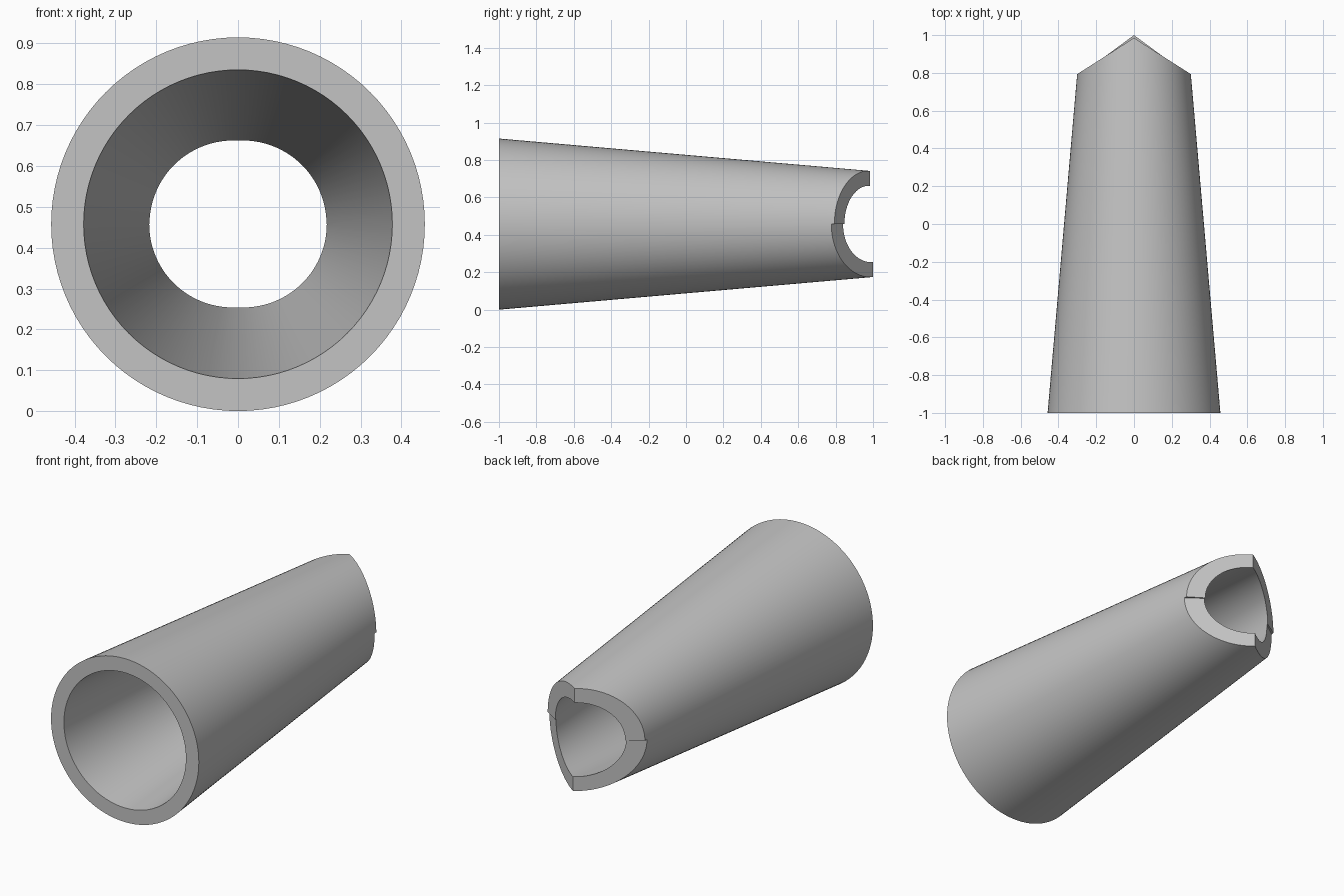
import bpy, bmesh, math

cube = bpy.data.objects.get("Cube")
if cube:
    bpy.data.objects.remove(cube, do_unlink=True)

AXIS_Z = 0.4575
FRONT_Y = -1.0
TAPER = 0.0873            # radius lost per unit of length
OUTER, INNER = 0.4575, 0.378
HALF_STEPS = 48

# Tip and slope of the pointed end cut on each half
CUTS = {"upper": (0.985, 0.637), "lower": (1.0, 0.738)}

bm = bmesh.new()


def point(radius, angle, y):
    r = radius - TAPER * (y - FRONT_Y)
    return bm.verts.new((r * math.cos(angle), y, AXIS_Z + r * math.sin(angle)))


def end_y(radius, angle, half):
    # Where the tapered wall meets the slanted plane y = tip - slope * |x|
    tip, slope = CUTS[half]
    k = slope * abs(math.cos(angle))
    return (tip - k * (radius + TAPER * FRONT_Y)) / (1 - k * TAPER)


# Front rings, shared by both halves
count = 2 * HALF_STEPS
angles = [2 * math.pi * i / count for i in range(count)]
front = {r: [point(r, a, FRONT_Y) for a in angles] for r in (OUTER, INNER)}

# Back rings, one per half
back = {}
for half, start in (("upper", 0), ("lower", HALF_STEPS)):
    for r in (OUTER, INNER):
        for i in range(start, start + HALF_STEPS + 1):
            j = i % count
            back[half, r, j] = point(r, angles[j], end_y(r, angles[j], half))

seams = (0, HALF_STEPS)
for i in range(count):
    j = (i + 1) % count
    half = "upper" if i < HALF_STEPS else "lower"
    # Front rim and slanted back rim
    bm.faces.new((front[OUTER][i], front[OUTER][j], front[INNER][j], front[INNER][i]))
    bm.faces.new((back[half, OUTER, i], back[half, INNER, i],
                  back[half, INNER, j], back[half, OUTER, j]))
    # Outer and inner walls, with the seam point added on the longer half
    for r in (OUTER, INNER):
        loop = [front[r][i]]
        if half == "upper" and i in seams:
            loop.append(back["lower", r, i])
        loop += [back[half, r, i], back[half, r, j]]
        if half == "upper" and j in seams:
            loop.append(back["lower", r, j])
        loop.append(front[r][j])
        bm.faces.new(loop)

# Small ledges where the halves meet at the sides
for s in seams:
    bm.faces.new((back["upper", OUTER, s], back["lower", OUTER, s],
                  back["lower", INNER, s], back["upper", INNER, s]))

bmesh.ops.recalc_face_normals(bm, faces=bm.faces)
mesh = bpy.data.meshes.new("tapered_tube")
bm.to_mesh(mesh)
bm.free()

tube = bpy.data.objects.new("tapered_tube", mesh)
bpy.context.collection.objects.link(tube)

# Plain grey material
grey = bpy.data.materials.new("plain_grey")
grey.use_nodes = True
colour = (0.55, 0.55, 0.55, 1.0)
grey.diffuse_color = colour
grey.node_tree.nodes["Principled BSDF"].inputs["Base Color"].default_value = colour
mesh.materials.append(grey)

bpy.ops.object.select_all(action="DESELECT")
tube.select_set(True)
bpy.context.view_layer.objects.active = tube
bpy.ops.object.shade_smooth_by_angle(angle=math.radians(30))
